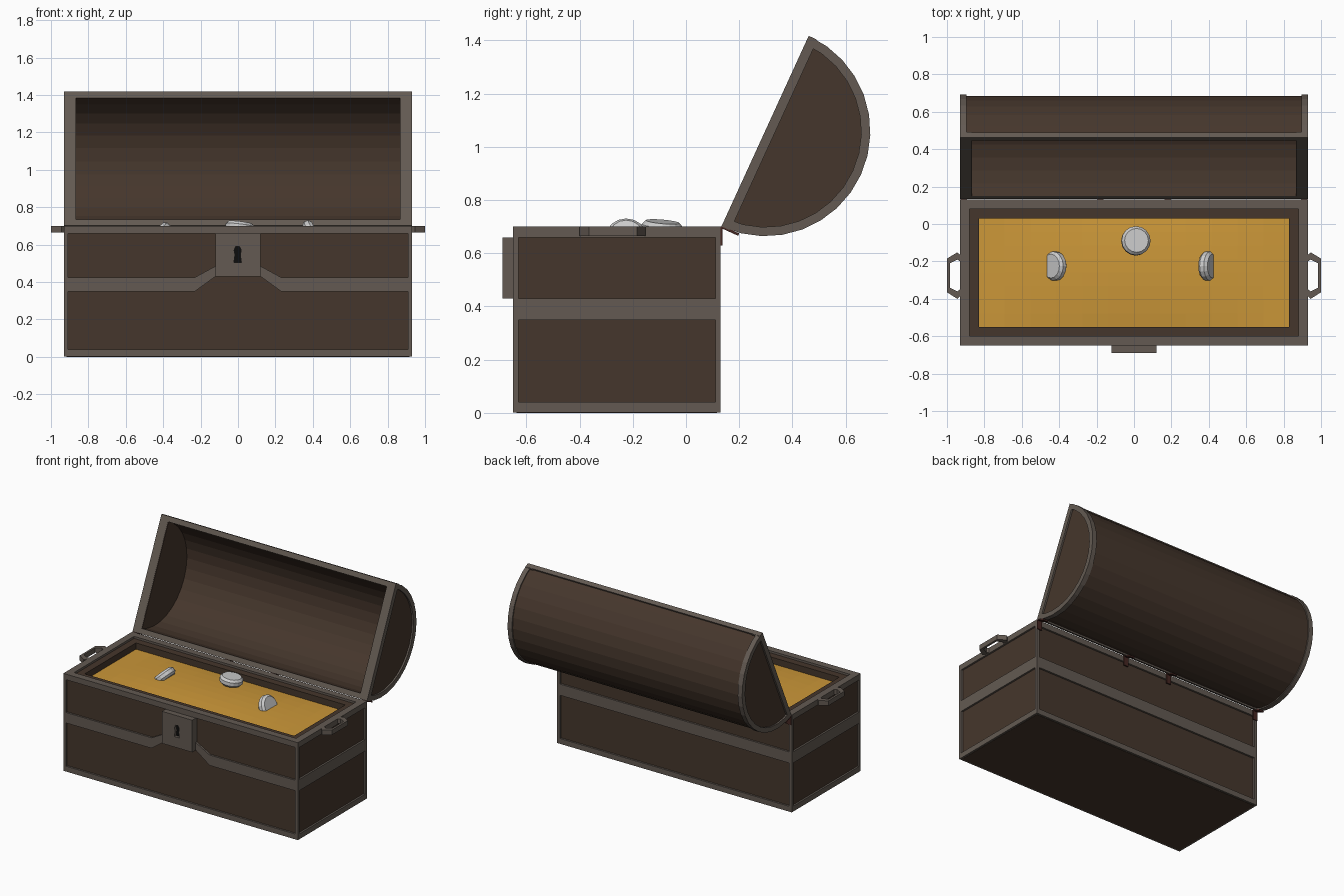
import bpy, bmesh, math
from mathutils import Matrix, Vector

if "Cube" in bpy.data.objects:
    bpy.data.objects.remove(bpy.data.objects["Cube"])

def material(name, rgb):
    m = bpy.data.materials.new(name)
    m.diffuse_color = (*rgb, 1)
    m.use_nodes = True
    m.node_tree.nodes["Principled BSDF"].inputs["Base Color"].default_value = m.diffuse_color
    return m

WOOD = material("dark_wood", (0.060, 0.037, 0.025))
METAL = material("iron", (0.125, 0.102, 0.085))
GOLD = material("gold", (0.60, 0.31, 0.04))
RUST = material("rust", (0.06, 0.02, 0.016))
BLACK = material("black", (0.004, 0.004, 0.004))

def finish(name, bm, mat=None):
    bmesh.ops.recalc_face_normals(bm, faces=bm.faces)
    me = bpy.data.meshes.new(name)
    bm.to_mesh(me)
    bm.free()
    ob = bpy.data.objects.new(name, me)
    bpy.context.collection.objects.link(ob)
    if mat:
        me.materials.append(mat)
    return ob

def box(name, x, y, z, mat):
    bm = bmesh.new()
    bmesh.ops.create_cube(bm, size=1)
    for v in bm.verts:
        v.co = Vector([(r[0] + r[1]) / 2 + c * (r[1] - r[0]) for c, r in zip(v.co, (x, y, z))])
    return finish(name, bm, mat)

def prism(name, points, axis, a, b, mat):
    """Extrude a 2D outline along an axis from a to b."""
    place = {'x': lambda p, t: (t, p[0], p[1]), 'y': lambda p, t: (p[0], t, p[1]),
             'z': lambda p, t: (p[0], p[1], t)}[axis]
    bm = bmesh.new()
    face = bm.faces.new([bm.verts.new(place(p, a)) for p in points])
    ext = bmesh.ops.extrude_face_region(bm, geom=[face])
    shift = Vector(place((0, 0), b - a))
    bmesh.ops.translate(bm, vec=shift, verts=[g for g in ext['geom'] if isinstance(g, bmesh.types.BMVert)])
    return finish(name, bm, mat)

def ring(name, out, width, z0, z1, mat):
    """Rectangular frame around the chest body, set in from the outside by out."""
    def rect(d):
        x, y0, y1 = 0.93 - d, -0.65 + d, 0.13 - d
        return [(-x, y0), (x, y0), (x, y1), (-x, y1)]
    bm = bmesh.new()
    loops = [[bm.verts.new((*p, z)) for p in rect(d)]
             for d, z in ((out, z0), (out, z1), (out + width, z1), (out + width, z0))]
    for k in range(4):
        A, B = loops[k], loops[(k + 1) % 4]
        for i in range(4):
            j = (i + 1) % 4
            bm.faces.new((A[i], A[j], B[j], B[i]))
    return finish(name, bm, mat)

# Chest body
ring("body_walls", 0.013, 0.087, 0, 0.685, WOOD)
box("body_floor", (-0.84, 0.84), (-0.56, 0.04), (0, 0.05), WOOD)
ring("top_rim", 0, 0.05, 0.66, 0.70, METAL)
ring("bottom_trim", 0, 0.02, 0.002, 0.04, METAL)
for i, sx in enumerate((-1, 1)):
    for y in ((-0.65, -0.63), (0.11, 0.13)):
        box("corner_trim", sorted((sx * 0.908, sx * 0.93)), y, (0.04, 0.66), METAL)
    box("side_band", sorted((sx * 0.91, sx * 0.93)), (-0.63, 0.11), (0.35, 0.43), METAL)
box("back_band", (-0.91, 0.91), (0.11, 0.13), (0.35, 0.43), METAL)

# Front band rising to the lock
for s in (-1, 1):
    pts = [(0.91, 0.35), (0.91, 0.425), (0.23, 0.425), (0.12, 0.485), (0.12, 0.43), (0.23, 0.35)]
    prism("front_band", [(s * x, z) for x, z in pts], 'y', -0.65, -0.63, METAL)

# Lock plate with recessed keyhole
lock = box("lock_plate", (-0.12, 0.12), (-0.69, -0.63), (0.43, 0.66), METAL)
hole = [(-0.022, 0.505), (0.018, 0.505), (0.012, 0.545), (0.017, 0.57), (0.008, 0.59),
        (-0.012, 0.59), (-0.021, 0.57), (-0.016, 0.545)]
cutter = prism("keyhole_cutter", hole, 'y', -0.72, -0.665, BLACK)
cutter.hide_render = True
cutter.hide_set(True)
cut = lock.modifiers.new("keyhole", 'BOOLEAN')
cut.object, cut.operation, cut.solver = cutter, 'DIFFERENCE', 'EXACT'
prism("keyhole_dark", hole, 'y', -0.6695, -0.664, BLACK)

# Side handles
for s in (-1, 1):
    pts = [(0.93, -0.21), (0.985, -0.215), (0.985, -0.34), (0.945, -0.36), (0.93, -0.35),
           (0.93, -0.385), (0.945, -0.40), (1.0, -0.365), (1.0, -0.185), (0.945, -0.152), (0.93, -0.165)]
    pts[0:2] = [(0.93, -0.20), (0.945, -0.19), (0.985, -0.21)]
    prism("handle", [(s * x, y) for x, y in pts], 'z', 0.665, 0.70, METAL)

# Heap of gold: a gently domed sheet
bm = bmesh.new()
bmesh.ops.create_grid(bm, x_segments=12, y_segments=8, size=1)
for v in bm.verts:
    x, y = v.co.x, v.co.y
    v.co = (0.83 * x, -0.26 + 0.29 * y, 0.64 + 0.02 * (1 - x * x) * (1 - y * y))
finish("gold_heap", bm, GOLD)

# Loose coins: chamfered discs
def coin(loc, tilt_x, tilt_y):
    bm = bmesh.new()
    rims = []
    for r, z in ((0.064, -0.027), (0.078, -0.012), (0.078, 0.012), (0.064, 0.027)):
        rims.append([bm.verts.new((r * math.cos(a), r * math.sin(a), z))
                     for a in [i * math.tau / 16 for i in range(16)]])
    for A, B in zip(rims, rims[1:]):
        for i in range(16):
            j = (i + 1) % 16
            bm.faces.new((A[i], A[j], B[j], B[i]))
    bm.faces.new(rims[0])
    bm.faces.new(rims[-1])
    ob = finish("coin", bm)
    ob.location = loc
    ob.rotation_euler = (math.radians(tilt_x), math.radians(tilt_y), 0)

coin((0.01, -0.09, 0.692), -5, 7)
coin((-0.425, -0.225, 0.655), 0, -45)
coin((0.395, -0.225, 0.655), 0, 65)

# Lid, modelled closed with its hinge line at the origin
R, N = 0.394, 16
def arc(r, base=0.0):
    return [(-R + r * math.cos(math.pi * i / N), max(base, r * math.sin(math.pi * i / N)))
            for i in range(N + 1)]
def band(outer, inner):
    return arc(outer) + arc(inner)[::-1]

lid = [prism("lid_shell", band(R - 0.008, R - 0.036), 'x', -0.915, 0.915, WOOD)]
for s in (-1, 1):
    lid.append(prism("lid_end_panel", arc(R - 0.03), 'x', s * 0.865, s * 0.918, WOOD))
    lid.append(prism("lid_end_rib", band(R, R - 0.034), 'x', s * 0.895, s * 0.93, METAL))
    lid.append(box("lid_end_rail", sorted((s * 0.868, s * 0.93)), (-2 * R + 0.002, -0.002), (-0.002, 0.034), METAL))
for y in ((-2 * R, -2 * R + 0.036), (-0.036, 0)):
    lid.append(box("lid_long_rail", (-0.93, 0.93), y, (-0.002, 0.03), METAL))

# Hinges: one leaf on the body, one on the lid
turn = math.radians(-114.6)
for x in (-0.91, -0.18, 0.18, 0.91):
    span = (x - 0.018, x + 0.018)
    box("hinge_body_leaf", span, (0.128, 0.137), (0.63, 0.70), RUST)
    lid.append(box("hinge_lid_leaf", span, (-0.004, 0.006), (0, 0.07), RUST))
for ob in lid:
    ob.matrix_world = Matrix.Translation((0, 0.135, 0.70)) @ Matrix.Rotation(turn, 4, 'X')
